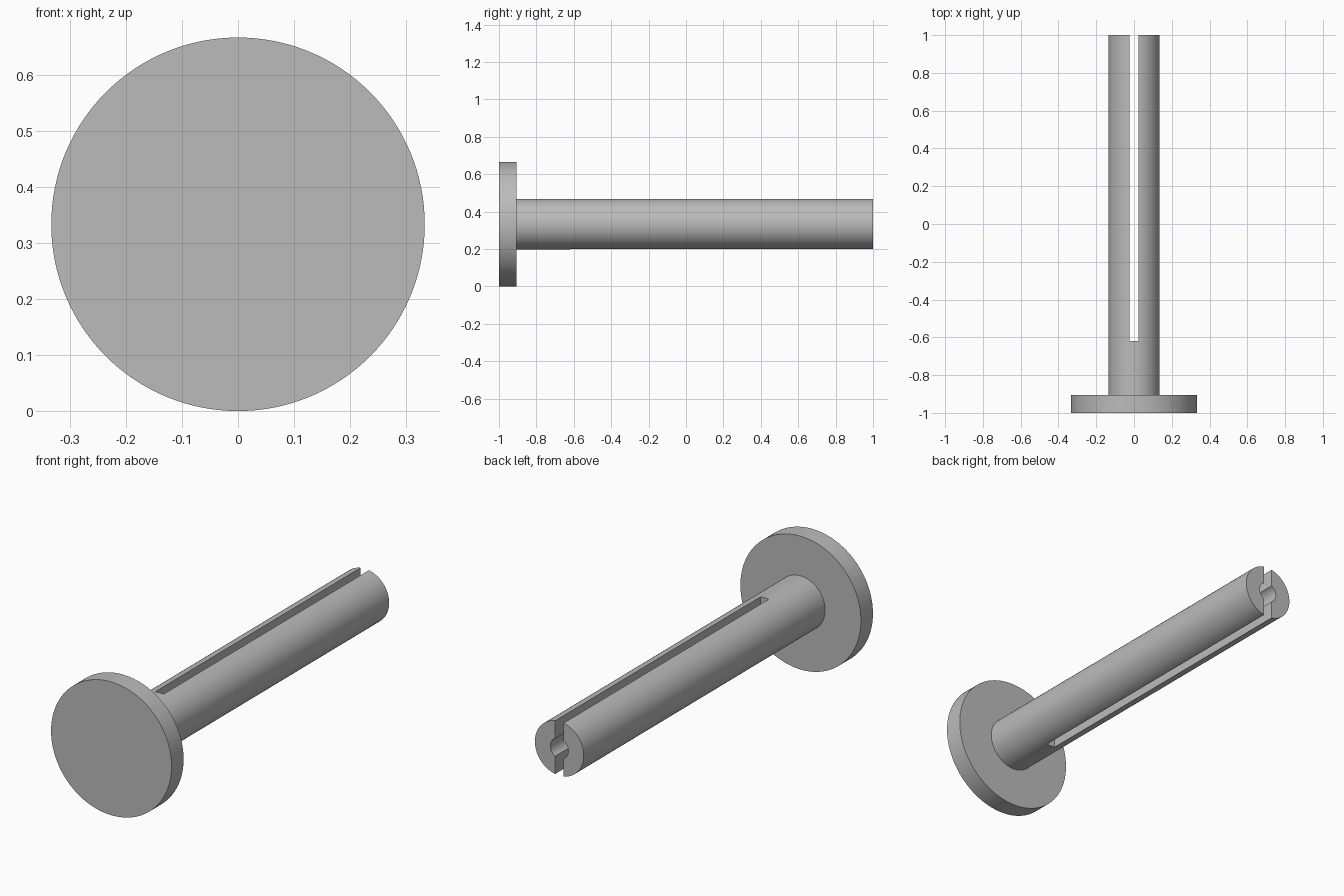
import bpy
import bmesh
from math import sin, cos, asin, pi, radians
from mathutils import Vector

if "Cube" in bpy.data.objects:
    bpy.data.objects.remove(bpy.data.objects["Cube"])

AXIS_Z = 0.333          # height of the shared axis
FLANGE_R, SHAFT_R, BORE_R = 0.333, 0.135, 0.05
SLOT_HALF = 0.023
FLANGE_BACK, SLOT_END = -0.905, -0.62

grey = bpy.data.materials.new("plain grey")
grey.use_nodes = True
grey.diffuse_color = (0.5, 0.5, 0.5, 1)
grey.node_tree.nodes["Principled BSDF"].inputs["Base Color"].default_value = grey.diffuse_color


def arc(radius, start, end, steps):
    return [(radius * cos(start + (end - start) * i / steps),
             radius * sin(start + (end - start) * i / steps)) for i in range(steps + 1)]


def extrude_profile(name, points, y0, y1):
    """Sweep a closed x/z profile around the axis from y0 to y1."""
    bm = bmesh.new()
    face = bm.faces.new([bm.verts.new((x, y0, AXIS_Z + z)) for x, z in points])
    swept = bmesh.ops.extrude_face_region(bm, geom=[face])["geom"]
    bmesh.ops.translate(bm, vec=Vector((0, y1 - y0, 0)),
                        verts=[v for v in swept if isinstance(v, bmesh.types.BMVert)])
    bmesh.ops.recalc_face_normals(bm, faces=bm.faces)
    mesh = bpy.data.meshes.new(name)
    bm.to_mesh(mesh)
    bm.free()
    mesh.materials.append(grey)
    obj = bpy.data.objects.new(name, mesh)
    bpy.context.collection.objects.link(obj)
    return obj


def circle(radius, sides):
    return arc(radius, 0, 2 * pi, sides)[:-1]


# Round end flange and long shaft
flange = extrude_profile("flange", circle(FLANGE_R, 128), -1, FLANGE_BACK)
shaft = extrude_profile("shaft", circle(SHAFT_R, 96), FLANGE_BACK, 1)

# Keyhole cutter: a vertical slot through the shaft, widened by a central bore
a = asin(SLOT_HALF / BORE_R)
reach = SHAFT_R * 1.3
keyhole = (arc(BORE_R, a - pi / 2, pi / 2 - a, 20)
           + [(SLOT_HALF, reach), (-SLOT_HALF, reach)]
           + arc(BORE_R, pi / 2 + a, 3 * pi / 2 - a, 20)
           + [(-SLOT_HALF, -reach), (SLOT_HALF, -reach)])
cutter = extrude_profile("slot_cutter", keyhole, SLOT_END, 1.1)
cutter.hide_render = True

# Cut the slot, then drop the cutter
cut = shaft.modifiers.new("slot", "BOOLEAN")
cut.operation = "DIFFERENCE"
cut.solver = "EXACT"
cut.object = cutter
bpy.context.view_layer.objects.active = shaft
bpy.ops.object.modifier_apply(modifier=cut.name)
bpy.data.objects.remove(cutter)

# Smooth round sides, crisp rims
for obj in bpy.context.view_layer.objects:
    obj.select_set(obj in (flange, shaft))
bpy.ops.object.shade_smooth_by_angle(angle=radians(30))
